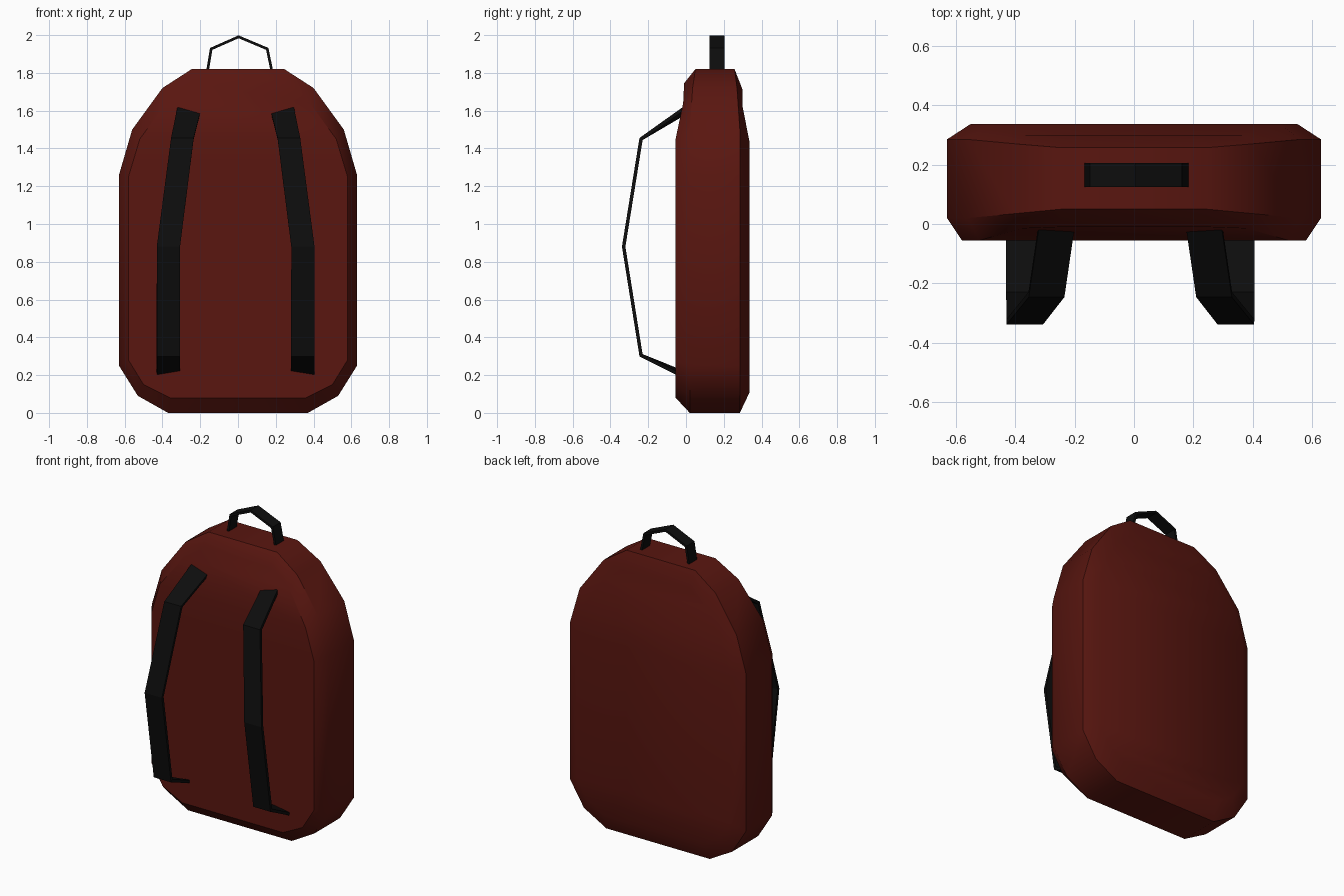
import bpy, bmesh

if "Cube" in bpy.data.objects:
    bpy.data.objects.remove(bpy.data.objects["Cube"])


def material(name, color):
    m = bpy.data.materials.new(name)
    m.diffuse_color = color
    m.use_nodes = True
    m.node_tree.nodes["Principled BSDF"].inputs["Base Color"].default_value = m.diffuse_color
    return m


def make_object(name, bm, mat):
    bmesh.ops.recalc_face_normals(bm, faces=bm.faces)
    me = bpy.data.meshes.new(name)
    bm.to_mesh(me)
    bm.free()
    me.materials.append(mat)
    ob = bpy.data.objects.new(name, me)
    bpy.context.collection.objects.link(ob)
    return ob


red = material("red fabric", (0.1, 0.008, 0.005, 1))
black = material("black webbing", (0.004, 0.004, 0.004, 1))

# Half outlines (x, y, z) from bottom to top: front panel, two rims, back panel
rim = [(.37, 0), (.53, .09), (.63, .25), (.63, 1.26), (.56, 1.5), (.40, 1.72), (.245, 1.82)]
front = [(.36, .08), (.50, .15), (.58, .28), (.58, 1.25), (.52, 1.45), (.38, 1.64), (.24, 1.745)]
back = [(.35, .11), (.47, .18), (.55, .30), (.55, 1.24), (.49, 1.43), (.37, 1.62), (.24, 1.71)]
layers = [
    (front, [-.055] * 5 + [-.015, -.01]),
    (rim, [.02] * 5 + [.035, .05]),
    (rim, [.285] * 5 + [.27, .257]),
    (back, [.337] * 5 + [.30, .30]),
]

# Bag body: bridge the rings, close front and back with strips across
bm = bmesh.new()
rings = []
for outline, depths in layers:
    right = [bm.verts.new((x, y, z)) for (x, z), y in zip(outline, depths)]
    left = [bm.verts.new((-x, y, z)) for (x, z), y in zip(outline, depths)]
    rings.append(right + left[::-1])
n = len(rings[0])
for a, b in zip(rings, rings[1:]):
    for i in range(n):
        j = (i + 1) % n
        bm.faces.new((a[i], a[j], b[j], b[i]))
for r in (rings[0], rings[-1]):
    for i in range(n // 2 - 1):
        bm.faces.new((r[i], r[i + 1], r[n - 2 - i], r[n - 1 - i]))
body = make_object("bag_body", bm, red)
bpy.context.view_layer.objects.active = body
body.select_set(True)
bpy.ops.object.shade_smooth_by_angle(angle=0.62)


def ribbon(name, pairs, thickness):
    """Flat webbing through pairs of edge points, thickened."""
    bm = bmesh.new()
    rows = [[bm.verts.new(p) for p in pair] for pair in pairs]
    for a, b in zip(rows, rows[1:]):
        bm.faces.new((a[0], a[1], b[1], b[0]))
    ob = make_object(name, bm, black)
    mod = ob.modifiers.new("thickness", 'SOLIDIFY')
    mod.thickness = thickness
    mod.offset = 0
    mod.use_even_offset = True
    return ob


# Shoulder straps: (outer x, inner x, y, outer z, inner z)
path = [(-.32, -.20, .0, 1.62, 1.59), (-.355, -.235, -.238, 1.45, 1.45),
        (-.43, -.307, -.33, .88, .88), (-.43, -.307, -.238, .305, .305),
        (-.43, -.307, -.04, .205, .225)]
for name, s, shift in (("left_strap", 1, 0), ("right_strap", -1, -.025)):
    ribbon(name, [((s * a + shift, y, za), (s * b + shift, y, zb))
                  for a, b, y, za, zb in path], .018)

# Top carry handle
arch = [(-.165, 1.79), (-.142, 1.927), (.003, 1.991), (.155, 1.927), (.183, 1.79)]
ribbon("carry_handle", [((x, .125, z), (x, .205, z)) for x, z in arch], .014)
